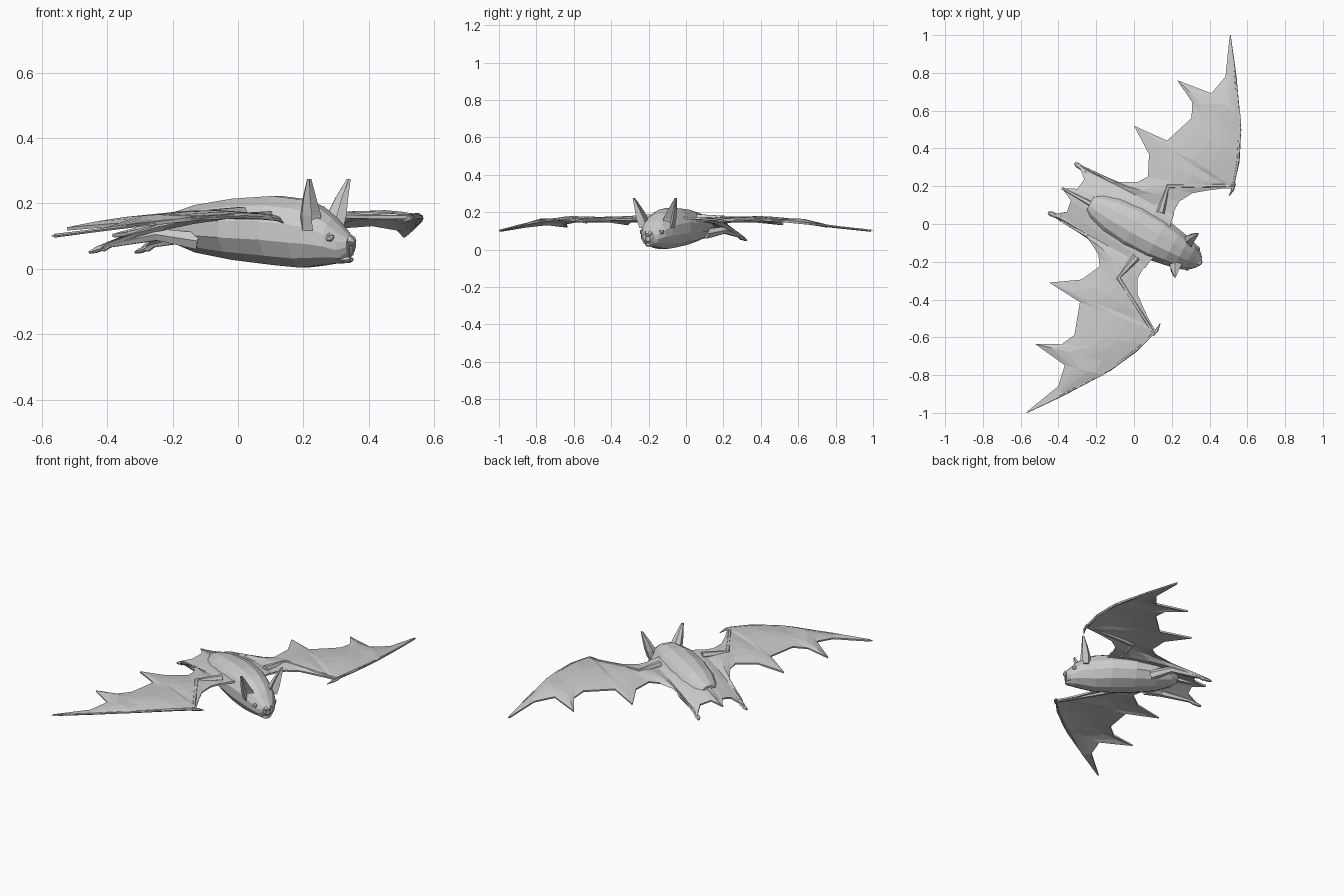
import bpy, bmesh, math
from mathutils import Vector

# The animal is modelled facing +X, mirrored over local Y, then turned into its pose
F, S = Vector((0.88, -0.475)), Vector((0.475, 0.88))
CX, ANGLE = -0.03, -math.atan2(0.475, 0.88)


def local(x, y):
    d = Vector((x - CX, y))
    return d.dot(F), d.dot(S)


def make(name, bm, mirror=True, thickness=0):
    bmesh.ops.recalc_face_normals(bm, faces=bm.faces)
    me = bpy.data.meshes.new(name)
    bm.to_mesh(me)
    bm.free()
    ob = bpy.data.objects.new(name, me)
    bpy.context.collection.objects.link(ob)
    ob.location.x = CX
    ob.rotation_euler.z = ANGLE
    if mirror:
        m = ob.modifiers.new("Mirror", "MIRROR")
        m.use_axis = (False, True, False)
    if thickness:
        s = ob.modifiers.new("Solidify", "SOLIDIFY")
        s.thickness, s.offset = thickness, 0
    return ob


def loft(bm, rings):
    vs = [[bm.verts.new(p) for p in r] for r in rings]
    n = len(vs[0])
    for a, b in zip(vs, vs[1:]):
        for i in range(n):
            j = (i + 1) % n
            bm.faces.new((a[i], a[j], b[j], b[i]))
    bm.faces.new(vs[0])
    bm.faces.new(vs[-1][::-1])


def tube(bm, path, radii, sides=6, flat=1.0):
    pts = [Vector(p) for p in path]
    rings = []
    for i, p in enumerate(pts):
        d = (pts[min(i + 1, len(pts) - 1)] - pts[max(i - 1, 0)]).normalized()
        ref = Vector((0, 0, 1)) if abs(d.z) < 0.8 else Vector((1, 0, 0))
        a = d.cross(ref).normalized()
        b = a.cross(d)
        rings.append([p + radii[i] * (a * math.cos(t) + flat * b * math.sin(t))
                      for t in (2 * math.pi * k / sides for k in range(sides))])
    loft(bm, rings)


# Body and head: position, bottom, top, half width
sections = [(-0.23, 0.105, 0.155, 0.04), (-0.19, 0.08, 0.17, 0.07), (-0.1, 0.047, 0.195, 0.105),
            (0.03, 0.024, 0.214, 0.125), (0.17, 0.008, 0.222, 0.122), (0.26, 0.0, 0.212, 0.105),
            (0.32, 0.006, 0.19, 0.093), (0.37, 0.014, 0.155, 0.077), (0.405, 0.018, 0.12, 0.054),
            (0.427, 0.045, 0.1, 0.032)]
bm = bmesh.new()
loft(bm, [[(u, w * math.cos(t), (lo + hi) / 2 + (hi - lo) / 2 * math.sin(t))
           for t in (2 * math.pi * (k + 0.5) / 12 for k in range(12))] for u, lo, hi, w in
          [(u, lo, hi + (hi - lo) * 0.02, w) for u, lo, hi, w in sections]])
make("body", bm, mirror=False)

# Wing and tail membrane: leading x, y, z then trailing x, y, z
stations = [
    (0.146, -0.095, 0.17, -0.38, 0.19, 0.10), (0.19, -0.02, 0.17, -0.30, 0.185, 0.11),
    (0.20, 0.02, 0.17, -0.262, 0.235, 0.095), (0.21, 0.045, 0.168, -0.295, 0.315, 0.06),
    (0.213, 0.07, 0.166, -0.24, 0.29, 0.085), (0.24, 0.12, 0.162, -0.10, 0.22, 0.13),
    (0.31, 0.165, 0.16, 0.02, 0.22, 0.145), (0.40, 0.18, 0.158, 0.075, 0.25, 0.15),
    (0.46, 0.187, 0.158, 0.08, 0.37, 0.15), (0.50, 0.19, 0.158, 0.0, 0.52, 0.135),
    (0.53, 0.19, 0.158, 0.175, 0.44, 0.15), (0.545, 0.28, 0.162, 0.305, 0.56, 0.15),
    (0.555, 0.33, 0.162, 0.31, 0.645, 0.14), (0.565, 0.45, 0.158, 0.23, 0.76, 0.122),
    (0.565, 0.55, 0.15, 0.41, 0.69, 0.135), (0.54, 0.78, 0.125, 0.485, 0.78, 0.122),
    (0.512, 0.99, 0.102, 0.506, 0.99, 0.1)]
bm = bmesh.new()
rows = []
STEPS = 5
for i, (ax, ay, az, bx, by, bz) in enumerate(stations):
    a, b = Vector((*local(ax, ay), az)), Vector((*local(bx, by), bz))
    if i == 0:
        a.y = b.y = 0
    camber = 0.018 if i < 15 else 0
    row = []
    for k in range(STEPS + 1):
        p = a.lerp(b, k / STEPS)
        p.z += camber * math.sin(math.pi * k / STEPS)
        row.append(bm.verts.new(p))
    rows.append(row)
for r, q in zip(rows, rows[1:]):
    for k in range(STEPS):
        bm.faces.new((r[k], r[k + 1], q[k + 1], q[k]))
make("wing_membrane", bm, thickness=0.01)

# Arm bone running along the leading edge, with a thumb claw at the wrist
lead = [(*local(x, y), z) for x, y, z in
        [(0.14, 0.06, 0.17), (0.18, 0.2, 0.168), (0.525, 0.205, 0.158), (0.55, 0.33, 0.163),
         (0.56, 0.5, 0.155), (0.537, 0.78, 0.126), (0.51, 1.0, 0.1)]]
bm = bmesh.new()
tube(bm, lead, [0.022, 0.015, 0.01, 0.009, 0.008, 0.006, 0.002])
tube(bm, [(*local(0.53, 0.215), 0.157), (*local(0.522, 0.18), 0.153), (*local(0.503, 0.148), 0.14)],
     [0.01, 0.008, 0.002])
make("arm_bone", bm)

# Legs and feet
bm = bmesh.new()
tube(bm, [(-0.06, 0.085, 0.085), (-0.17, 0.14, 0.105), (-0.335, 0.14, 0.075), (-0.36, 0.143, 0.062)],
     [0.03, 0.021, 0.011, 0.012])
tube(bm, [(-0.35, 0.143, 0.065), (-0.385, 0.146, 0.055), (-0.402, 0.15, 0.05)],
     [0.012, 0.014, 0.007], flat=0.6)
make("leg", bm)

# Tail bone
bm = bmesh.new()
tube(bm, [(-0.2, 0, 0.135), (-0.4, 0, 0.102)], [0.02, 0.006])
make("tail", bm, mirror=False)

# Ears: curved shells, open towards the front
bm = bmesh.new()
ear = []
for c, w in [((0.325, 0.068, 0.115), 0.034), ((0.33, 0.082, 0.165), 0.035),
             ((0.338, 0.104, 0.22), 0.022), ((0.35, 0.127, 0.275), 0.007)]:
    ear.append([Vector(c) + w * Vector(o) for o in
                [(0.6, -0.85, 0), (-0.5, -0.7, 0), (-0.95, 0.1, 0), (-0.4, 0.85, 0),
                 (0.6, 0.85, 0), (-0.2, 0.05, 0)]])
loft(bm, ear)
make("ear", bm)

# Eyes
bm = bmesh.new()
bmesh.ops.create_icosphere(bm, subdivisions=1, radius=0.016)
bmesh.ops.translate(bm, verts=bm.verts, vec=(0.384, 0.058, 0.095))
make("eye", bm)

# Nose, lower jaw and fangs
bm = bmesh.new()
tube(bm, [(0.405, 0, 0.088), (0.432, 0, 0.084), (0.438, 0, 0.08)], [0.035, 0.022, 0.012], flat=0.7)
tube(bm, [(0.37, 0, 0.032), (0.415, 0, 0.027), (0.428, 0, 0.028)], [0.045, 0.028, 0.016], flat=0.4)
make("muzzle", bm, mirror=False)
bm = bmesh.new()
tube(bm, [(0.424, 0.014, 0.068), (0.427, 0.013, 0.04)], [0.006, 0.001], sides=4)
make("fang", bm)
